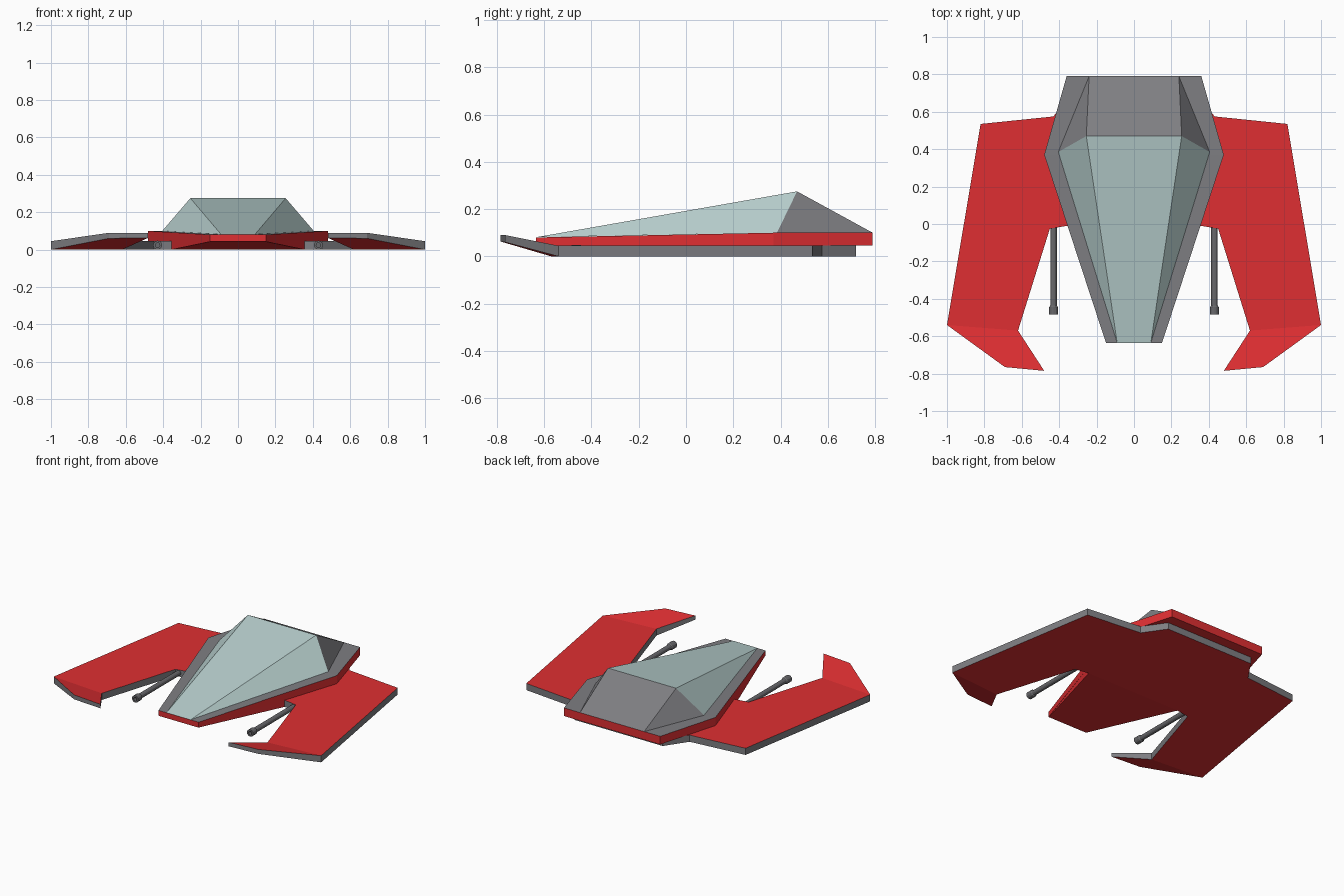
import bpy, bmesh, math

if "Cube" in bpy.data.objects:
    bpy.data.objects.remove(bpy.data.objects["Cube"])


def material(name, rgb):
    m = bpy.data.materials.new(name)
    m.diffuse_color = (*rgb, 1)
    m.use_nodes = True
    m.node_tree.nodes["Principled BSDF"].inputs["Base Color"].default_value = m.diffuse_color
    return m


RED = material("red paint", (0.74, 0.028, 0.032))
GRAY = material("gray metal", (0.21, 0.21, 0.225))
GLASS = material("pale glass", (0.48, 0.63, 0.62))
DARK = material("dark gun metal", (0.14, 0.14, 0.15))


def finish(bm, name, mats):
    """Turn a right-hand half into a mirrored object."""
    me = bpy.data.meshes.new(name)
    bm.to_mesh(me)
    bm.free()
    for m in mats:
        me.materials.append(m)
    ob = bpy.data.objects.new(name, me)
    bpy.context.collection.objects.link(ob)
    ob.modifiers.new("mirror", 'MIRROR')
    return ob


def half_slab(name, pts, polys, top, side, bottom):
    """Slab from (x, y, z low, z high) points; each polygon gets a top and bottom, and walls at the rim."""
    bm = bmesh.new()
    lo = [bm.verts.new((x, y, a)) for x, y, a, b in pts]
    hi = [bm.verts.new((x, y, b)) for x, y, a, b in pts]
    edges = []
    for p in polys:
        area = sum(pts[a][0] * pts[b][1] - pts[b][0] * pts[a][1]
                   for a, b in zip(p, p[1:] + p[:1]))
        if area < 0:
            p = p[::-1]
        bm.faces.new([hi[i] for i in p]).material_index = 0
        bm.faces.new([lo[i] for i in reversed(p)]).material_index = 2
        edges += list(zip(p, p[1:] + p[:1]))
    for a, b in edges:
        on_axis = pts[a][0] == 0 and pts[b][0] == 0
        if (b, a) not in edges and not on_axis:
            bm.faces.new((lo[a], lo[b], hi[b], hi[a])).material_index = 1
    return finish(bm, name, [top, side, bottom])


# Wings: flat plate with raised, swept-in tips
T = 0.045
plate = [(0, .72), (.33, .72), (.43, .575), (.82, .535), (1, -.54),
         (.62, -.57), (.45, -.025), (.36, -.01), (0, -.01)]
wing = [(x, y, 0, T) for x, y in plate]
wing += [(.69, -.765, .06, .09), (.48, -.785, .063, .09)]
half_slab("wings", wing, [list(range(9)), [4, 9, 10, 5]], RED, GRAY, RED)

# Hull: six-sided slab, gray deck and red rim
hull = [(0, .79, T, .1), (.36, .79, T, .1), (.48, .37, T, .1),
        (.15, -.635, T, .08), (0, -.635, T, .08), (0, .37, T, .1)]
half_slab("hull", hull, [[0, 1, 2, 5], [5, 2, 3, 4]], GRAY, RED, RED)

# Nose underside: wedge rising from the wing plate to the nose
wedge = [(0, -.01, 0, T), (.355, -.01, 0, T), (.148, -.634, .043, T), (0, -.634, .043, T)]
half_slab("nose_underside", wedge, [[0, 1, 2, 3]], RED, RED, RED)

# Canopy: glass in front of the peak, metal behind it
bm = bmesh.new()
front0, front, peak, peak0, side, rear, rear0 = [bm.verts.new(c) for c in (
    (0, -.635, .081), (.09, -.635, .081), (.255, .47, .275), (0, .47, .275),
    (.405, .385, .1), (.24, .79, .1), (0, .79, .1))]
for f, mi in (((front0, front, peak, peak0), 0), ((front, side, peak), 0),
              ((side, rear, peak), 1), ((peak, rear, rear0, peak0), 1)):
    bm.faces.new(f).material_index = mi
finish(bm, "canopy", [GLASS, GRAY])

# Guns: revolved profile along y with a flared, hollow muzzle
bm = bmesh.new()
N = 12
profile = [(0, .0), (.017, .0), (.017, -.435), (.024, -.445), (.024, -.485),
           (.012, -.485), (.012, -.45), (0, -.45)]
rings = [[bm.verts.new((.43 + r * math.cos(2 * math.pi * i / N), y,
                        .024 + r * math.sin(2 * math.pi * i / N))) for i in range(N)]
         for r, y in profile]
for a, b in zip(rings, rings[1:]):
    for i in range(N):
        j = (i + 1) % N
        bm.faces.new((a[i], a[j], b[j], b[i]))
bmesh.ops.remove_doubles(bm, verts=bm.verts, dist=1e-5)
bmesh.ops.recalc_face_normals(bm, faces=bm.faces)
finish(bm, "guns", [DARK])
